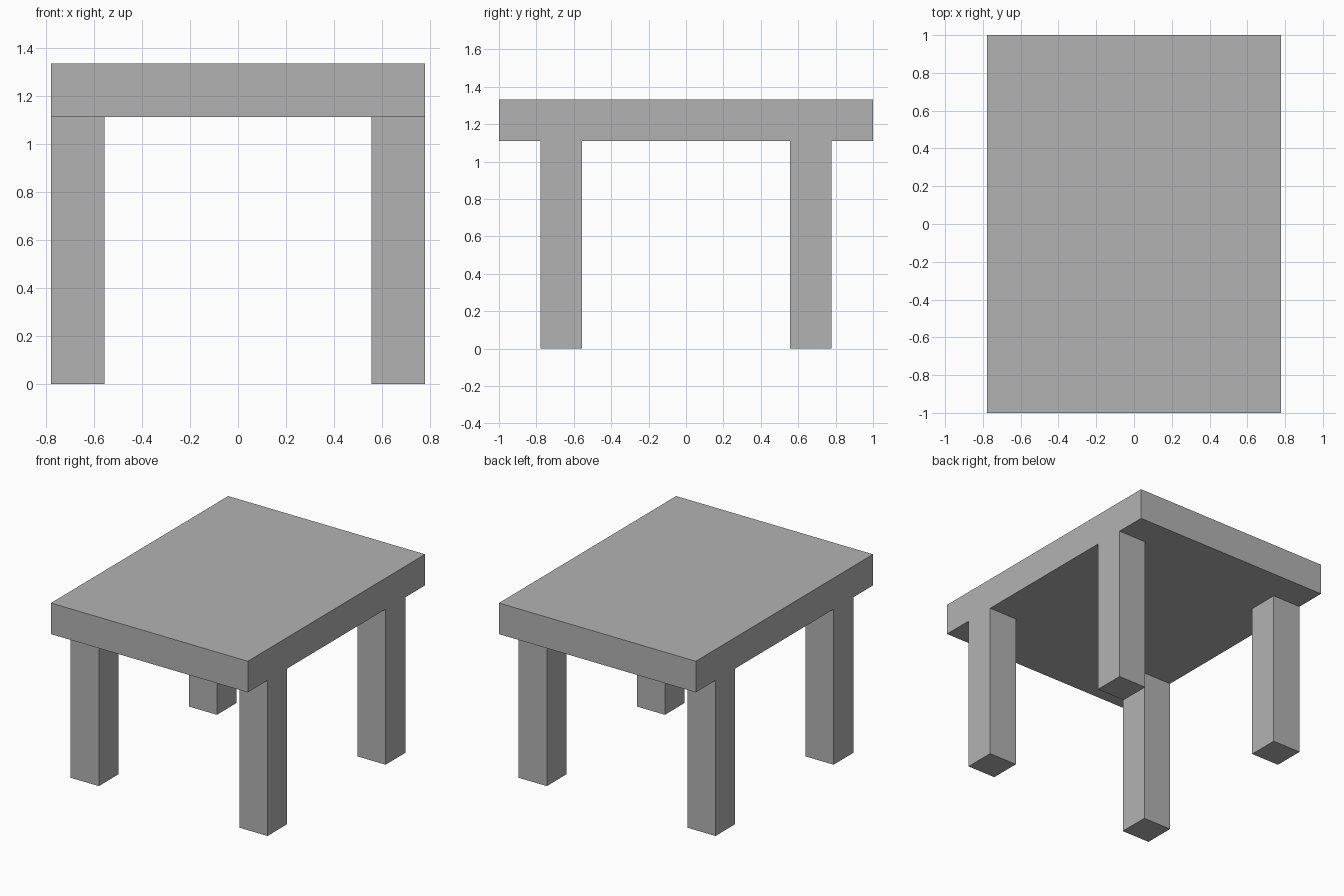
import bpy

cube = bpy.data.objects.get("Cube")
if cube:
    bpy.data.objects.remove(cube, do_unlink=True)

U = 2 / 9  # module: leg thickness and top thickness

# Single grey finish
grey = bpy.data.materials.new("grey")
grey.use_nodes = True
colour = (0.45, 0.45, 0.45, 1)
grey.diffuse_color = colour
grey.node_tree.nodes["Principled BSDF"].inputs["Base Color"].default_value = colour


def box(name, centre, size):
    """Add a flat-shaded box, measured in modules."""
    bpy.ops.mesh.primitive_cube_add(size=1, location=[c * U for c in centre])
    ob = bpy.context.object
    ob.name = name
    ob.scale = [s * U for s in size]
    bpy.ops.object.transform_apply(location=False, rotation=False, scale=True)
    ob.data.materials.append(grey)
    return ob


# Table top, overhanging the legs at front and back
box("table_top", (0, 0, 5.5), (7, 9, 1))

# Four square legs, flush with the sides
for side, x in (("left", 3), ("right", -3)):
    for end, y in (("front", -3), ("back", 3)):
        box(f"{end}_{side}_leg", (x, y, 2.5), (1, 1, 5))
